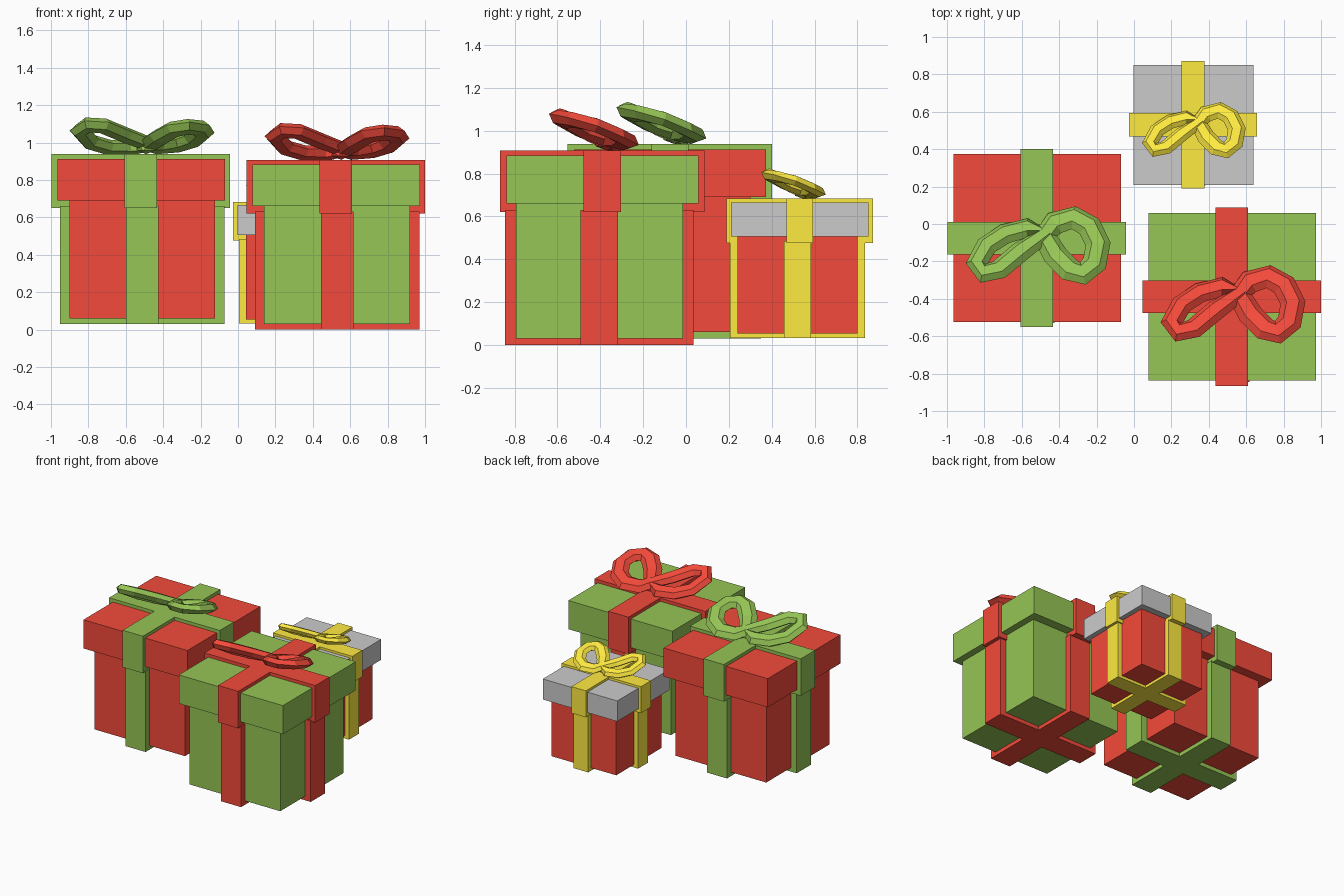
import bpy, bmesh
from mathutils import Vector

if "Cube" in bpy.data.objects:
    bpy.data.objects.remove(bpy.data.objects["Cube"])


def material(name, rgb):
    m = bpy.data.materials.new(name)
    m.diffuse_color = (*rgb, 1)
    m.use_nodes = True
    m.node_tree.nodes["Principled BSDF"].inputs["Base Color"].default_value = m.diffuse_color
    return m


RED = material("red", (0.905, 0.0685, 0.043))
GREEN = material("green", (0.307, 0.562, 0.092))
YELLOW = material("yellow", (1.0, 0.83, 0.053))


def finish(bm, name, mat, origin, scale):
    bmesh.ops.recalc_face_normals(bm, faces=bm.faces)
    me = bpy.data.meshes.new(name)
    bm.to_mesh(me)
    bm.free()
    if mat:
        me.materials.append(mat)
    ob = bpy.data.objects.new(name, me)
    ob.location = origin
    ob.scale = (scale,) * 3
    bpy.context.collection.objects.link(ob)


def skin(bm, a, b):
    n = len(a)
    for j in range(n):
        bm.faces.new((a[j], a[(j + 1) % n], b[(j + 1) % n], b[j]))


def prism(name, outline, z0, z1, mat, origin, scale, shift=(0, 0)):
    bm = bmesh.new()
    low, high = [[bm.verts.new((x + shift[0], y + shift[1], z)) for x, y in outline]
                 for z in (z0, z1)]
    skin(bm, low, high)
    bm.faces.new(low)
    bm.faces.new(high)
    finish(bm, name, mat, origin, scale)


def square(h):
    return [(-h, -h), (h, -h), (h, h), (-h, h)]


def cross(h, w):
    quarter = [(w, -h), (w, -w), (h, -w)]
    pts = []
    for _ in range(4):
        pts += quarter
        quarter = [(-y, x) for x, y in quarter]
    return pts


# Bow loop centrelines, tilted up toward the front
LEFT_LOOP = [(0.05, 0.02, 0.05), (-0.08, -0.07, 0.10), (-0.20, -0.17, 0.15),
             (-0.285, -0.19, 0.155), (-0.325, -0.14, 0.125), (-0.27, -0.04, 0.062),
             (-0.17, 0.025, 0.033), (-0.05, 0.055, 0.03)]
RIGHT_LOOP = [(0.03, 0.01, 0.05), (0.09, -0.10, 0.09), (0.17, -0.18, 0.135),
              (0.25, -0.20, 0.148), (0.32, -0.14, 0.142), (0.34, -0.03, 0.115),
              (0.29, 0.07, 0.072), (0.20, 0.12, 0.045), (0.09, 0.09, 0.035)]


def bow_loop(name, path, outward, inner, mat, origin, scale):
    # flattened six-sided band, widened toward the inside of the loop
    outer = 0.055
    mid = (outer - inner) / 2
    half = (outer + inner) / 2
    band = [(mid - half, 0), (mid - half / 2, 0.032), (mid + half / 2, 0.032),
            (outer, 0), (mid + half / 2, -0.032), (mid - half / 2, -0.032)]
    bm = bmesh.new()
    pts = [Vector(p) for p in path]
    up = Vector((0, 0.4, 0.92)).normalized()
    rings = []
    for i, p in enumerate(pts):
        t = pts[(i + 1) % len(pts)] - pts[i - 1]
        side = t.cross(up).normalized()
        nor = side.cross(t).normalized()
        rings.append([bm.verts.new(p + side * outward * a + nor * b) for a, b in band])
    for i, ring in enumerate(rings):
        skin(bm, rings[i - 1], ring)
    finish(bm, name, mat, origin, scale)


def gift(tag, x, y, z, s, body, lid, ribbon):
    o = (x, y, z)
    off = (0.008, -0.014)
    prism(tag + "_box", square(0.39), 0.03, 0.67, body, o, s, off)
    prism(tag + "_lid", square(0.448), 0.66, 0.883, lid, o, s, (0.003, 0))
    prism(tag + "_box_ribbon", cross(0.44, 0.087), 0, 0.63, ribbon, o, s, off)
    prism(tag + "_lid_ribbon", cross(0.477, 0.087), 0.62, 0.908, ribbon, o, s)
    # bow with two loops and a squashed knot
    top = (x, y, z + 0.91 * s)
    bow_loop(tag + "_bow_left", LEFT_LOOP, -1, 0.06, ribbon, top, s)
    bow_loop(tag + "_bow_right", RIGHT_LOOP, 1, 0.08, ribbon, top, s)
    bm = bmesh.new()
    bmesh.ops.create_icosphere(bm, subdivisions=1, radius=1)
    bmesh.ops.scale(bm, vec=(0.06, 0.06, 0.035), verts=bm.verts)
    bmesh.ops.translate(bm, vec=(0.03, 0.02, 0.033), verts=bm.verts)
    finish(bm, tag + "_bow_knot", ribbon, top, s)


gift("red_gift", -0.52, -0.075, 0.03, 1.0, RED, RED, GREEN)
gift("green_gift", 0.522, -0.39, 0.0, 1.0, GREEN, GREEN, RED)
gift("small_gift", 0.315, 0.53, 0.033, 0.716, RED, None, YELLOW)
